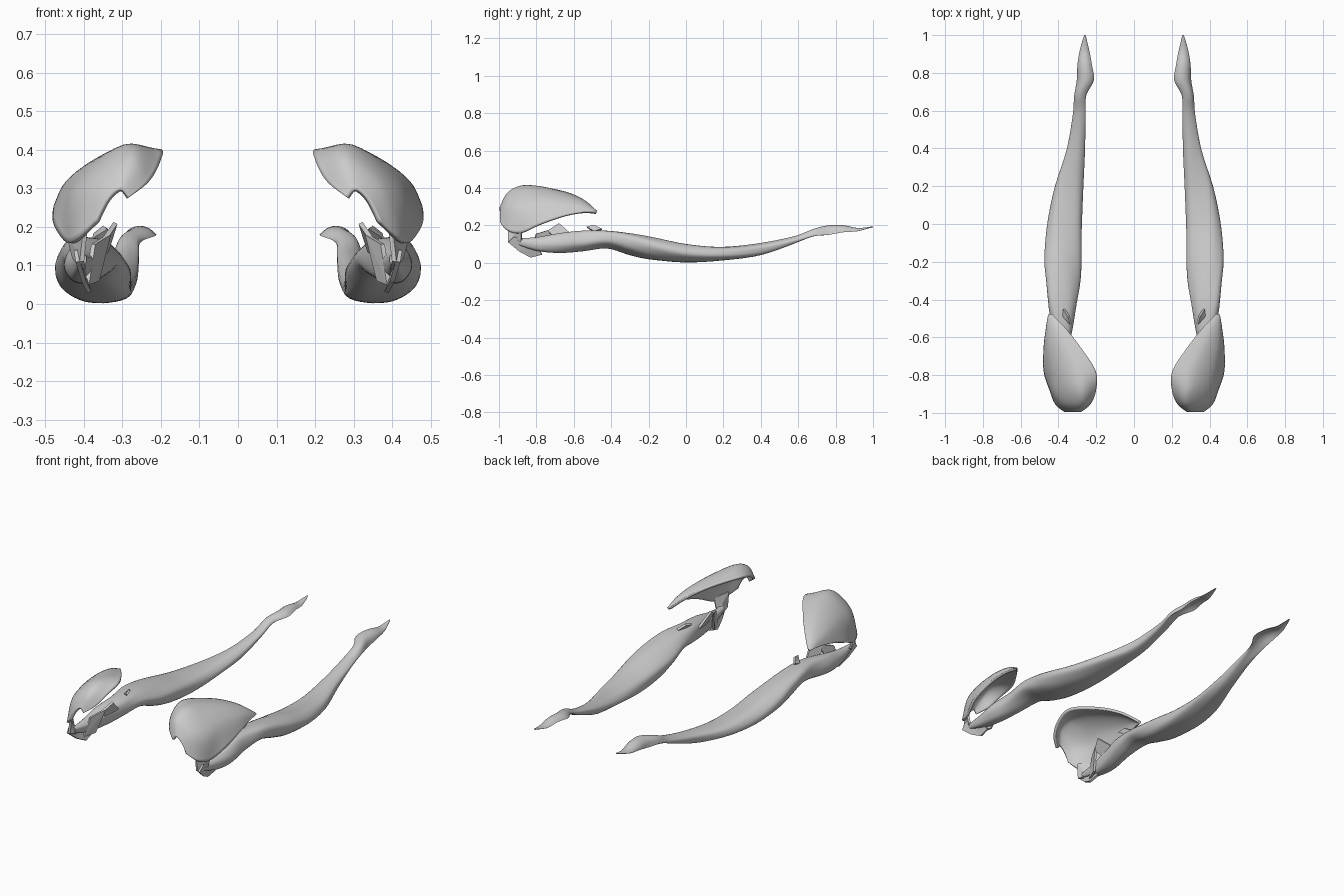
import bpy, math
from mathutils import Vector

if "Cube" in bpy.data.objects:
    bpy.data.objects.remove(bpy.data.objects["Cube"])


def catmull(rows, steps):
    """Smoothly resample a list of equal-length tuples."""
    out = []
    n = len(rows)
    for i in range(n - 1):
        p = [rows[max(i - 1, 0)], rows[i], rows[i + 1], rows[min(i + 2, n - 1)]]
        for s in range(steps):
            t = s / steps
            out.append(tuple(
                0.5 * (2 * b + (c - a) * t + (2 * a - 5 * b + 4 * c - d) * t * t
                       + (3 * b - a - 3 * c + d) * t ** 3)
                for a, b, c, d in zip(*p)))
    out.append(tuple(rows[-1]))
    return out


def make(name, verts, faces, thickness=0, smooth=True):
    """Create a mesh object mirrored to both sides of x = 0."""
    me = bpy.data.meshes.new(name)
    me.from_pydata(verts, [], faces)
    me.update()
    ob = bpy.data.objects.new(name, me)
    bpy.context.collection.objects.link(ob)
    if thickness:
        m = ob.modifiers.new("thickness", 'SOLIDIFY')
        m.thickness = thickness
        m.offset = 0
    m = ob.modifiers.new("both_sides", 'MIRROR')
    m.use_mirror_merge = False
    if smooth:
        bpy.ops.object.select_all(action='DESELECT')
        ob.select_set(True)
        bpy.context.view_layer.objects.active = ob
        bpy.ops.object.shade_smooth_by_angle(angle=math.radians(40))
    return ob


def soft(v):
    """Slightly boxy version of a sine or cosine."""
    return math.copysign(abs(v) ** 0.88, v)


def loft(name, sections, sides=32, steps=5):
    """Closed tube; section = y, x centre, z centre, x radius, z radius, tilt, arch."""
    verts, faces = [], []
    rings = catmull(sections, steps)
    for k, (y, xc, zc, rx, rz, tilt, arch) in enumerate(rings):
        c, s = math.cos(tilt), math.sin(tilt)
        for j in range(sides):
            a = 2 * math.pi * j / sides
            bump = 1 + 0.025 * math.sin(5 * a + 0.25 * k)
            u = rx * soft(math.cos(a)) * bump
            v = rz * soft(math.sin(a)) * bump + arch * (0.5 - math.cos(a) ** 2)
            verts.append((xc + u * c - v * s, y, zc + u * s + v * c))
    for k in range(len(rings) - 1):
        for j in range(sides):
            n = (j + 1) % sides
            a, b = k * sides, (k + 1) * sides
            faces.append((a + j, a + n, b + n, b + j))
    faces.append(tuple(range(sides))[::-1])
    faces.append(tuple(range(len(verts) - sides, len(verts))))
    return make(name, verts, faces)


# Long muscular limb, ending at the back in a hollow spoon-shaped tip
loft("limb", [
    (-0.91, 0.405, 0.115, 0.012, 0.015, 0.0, 0),
    (-0.80, 0.405, 0.100, 0.032, 0.036, 0.2, 0),
    (-0.68, 0.400, 0.105, 0.050, 0.052, 0.2, 0),
    (-0.55, 0.382, 0.118, 0.058, 0.054, 0.2, 0),
    (-0.42, 0.380, 0.125, 0.076, 0.045, 0.2, 0),
    (-0.30, 0.376, 0.100, 0.092, 0.054, 0.25, 0),
    (-0.18, 0.375, 0.076, 0.099, 0.057, 0.2, 0),
    (0.00, 0.366, 0.051, 0.092, 0.048, 0.1, 0),
    (0.20, 0.344, 0.050, 0.075, 0.036, 0.0, 0),
    (0.40, 0.308, 0.073, 0.048, 0.032, -0.1, 0),
    (0.58, 0.290, 0.122, 0.034, 0.018, -0.2, 0.003),
    (0.68, 0.286, 0.160, 0.033, 0.013, -0.3, 0.014),
    (0.76, 0.262, 0.178, 0.047, 0.006, -0.3, 0.030),
    (0.84, 0.264, 0.184, 0.040, 0.005, -0.25, 0.022),
    (0.92, 0.263, 0.177, 0.025, 0.004, -0.1, 0.010),
    (1.00, 0.260, 0.192, 0.004, 0.003, 0.0, 0),
])

# Scoop-shaped hood: arcs from the inner top rim to the outer lower rim, back to front
arcs = [
    (-0.48, [(0.435, 0.272), (0.44, 0.271), (0.445, 0.269), (0.45, 0.266)]),
    (-0.55, [(0.365, 0.332), (0.41, 0.322), (0.445, 0.298), (0.46, 0.268)]),
    (-0.65, [(0.285, 0.375), (0.37, 0.362), (0.44, 0.315), (0.472, 0.25)]),
    (-0.78, [(0.203, 0.395), (0.31, 0.398), (0.42, 0.325), (0.472, 0.205)]),
    (-0.88, [(0.205, 0.365), (0.29, 0.405), (0.415, 0.300), (0.440, 0.16)]),
    (-0.95, [(0.235, 0.315), (0.28, 0.370), (0.375, 0.300), (0.412, 0.17)]),
    (-0.99, [(0.285, 0.275), (0.305, 0.295), (0.335, 0.270), (0.365, 0.215)]),
]
flat = [(y,) + tuple(v for p in pts for v in p) for y, pts in arcs]
verts, faces = [], []
rows = catmull(flat, 6)
for r in rows:
    pts = [(r[i], r[i + 1]) for i in range(1, 9, 2)]
    verts += [(x, r[0], z) for x, z in catmull(pts, 6)]
w = len(verts) // len(rows)
for i in range(len(rows) - 1):
    for j in range(w - 1):
        a = i * w + j
        faces.append((a, a + 1, a + w + 1, a + w))
make("hood", verts, faces, 0.014)


def plate(name, pts, thickness=0.012):
    """Thin faceted chip fanned around its middle."""
    mid = sum((Vector(p) for p in pts), Vector()) / len(pts)
    n = len(pts)
    make(name, [tuple(mid)] + pts,
         [(0, i + 1, (i + 1) % n + 1) for i in range(n)], thickness, False)


# Flat stem carrying the hood down to the limb, and the loose plates round it
plate("hood_stem", [(0.395, -0.95, 0.20), (0.440, -0.88, 0.18), (0.425, -0.88, 0.12),
                    (0.400, -0.90, 0.09), (0.405, -0.95, 0.11)])
plate("front_plate", [(0.420, -0.92, 0.14), (0.415, -0.95, 0.11), (0.400, -0.89, 0.06),
                      (0.385, -0.83, 0.03), (0.390, -0.77, 0.045), (0.410, -0.80, 0.10)])
plate("inner_plate", [(0.335, -0.72, 0.18), (0.375, -0.80, 0.155), (0.392, -0.84, 0.05),
                      (0.365, -0.77, 0.06)])
plate("inner_spike", [(0.318, -0.68, 0.21), (0.345, -0.74, 0.17), (0.365, -0.68, 0.11),
                      (0.340, -0.60, 0.14)])
plate("rear_chip", [(0.335, -0.53, 0.19), (0.345, -0.49, 0.20), (0.370, -0.45, 0.18),
                    (0.375, -0.49, 0.165)])
